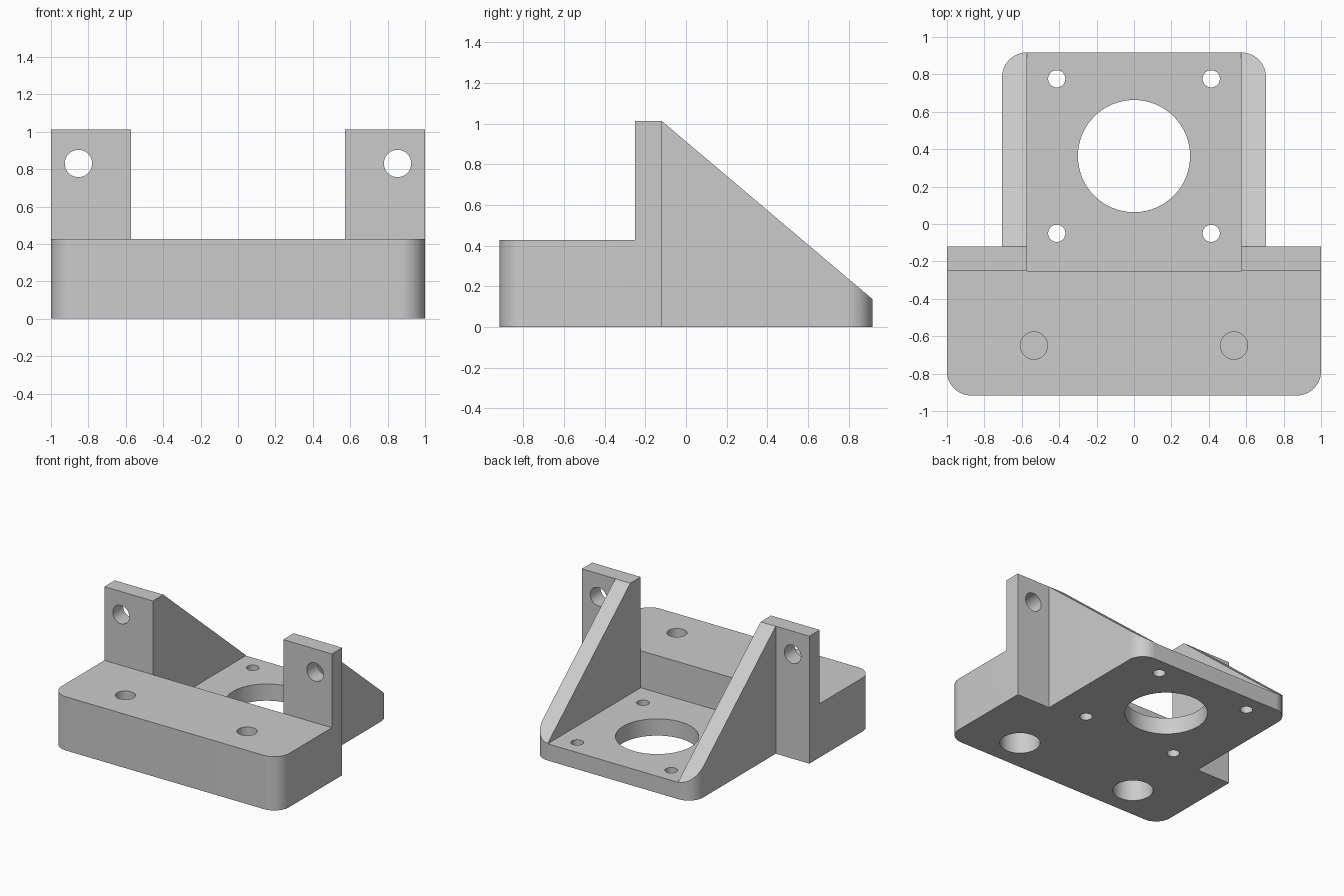
import bpy
import bmesh
import math
from mathutils import Matrix, Vector

cube = bpy.data.objects.get("Cube")
if cube:
    bpy.data.objects.remove(cube, do_unlink=True)

# Main dimensions
HALF_W, HALF_D, HEIGHT = 1.0, 0.917, 1.013   # overall size
BLOCK_H, PLATE_H = 0.427, 0.133              # front block and floor plate heights
EAR_FRONT, EAR_BACK = -0.25, -0.12           # ear thickness in y
PLATE_X, INNER_X = 0.705, 0.573              # outer and inner gusset faces
CORNER = 0.13

grey = bpy.data.materials.new("plain_grey")
colour = (0.6, 0.6, 0.6, 1)
grey.diffuse_color = colour
grey.use_nodes = True
grey.node_tree.nodes["Principled BSDF"].inputs["Base Color"].default_value = colour


def finish(name, bm):
    bmesh.ops.recalc_face_normals(bm, faces=bm.faces)
    mesh = bpy.data.meshes.new(name)
    bm.to_mesh(mesh)
    bm.free()
    mesh.materials.append(grey)
    obj = bpy.data.objects.new(name, mesh)
    bpy.context.collection.objects.link(obj)
    return obj


def prism(bm, points, move):
    """Extrude a closed polygon along a vector."""
    face = bm.faces.new([bm.verts.new(p) for p in points])
    new = bmesh.ops.extrude_face_region(bm, geom=[face])["geom"]
    bmesh.ops.translate(bm, vec=move, verts=[v for v in new if isinstance(v, bmesh.types.BMVert)])


def box(name, x, y0, y1, z0, z1):
    bm = bmesh.new()
    prism(bm, [(-x, y0, z0), (x, y0, z0), (x, y1, z0), (-x, y1, z0)], Vector((0, 0, z1 - z0)))
    return finish(name, bm)


def cylinder(name, centre, radius, depth, along_y=False):
    bm = bmesh.new()
    turn = Matrix.Rotation(math.pi / 2 if along_y else 0, 4, "X")
    bmesh.ops.create_cone(bm, cap_ends=True, segments=64, radius1=radius, radius2=radius,
                          depth=depth, matrix=Matrix.Translation(centre) @ turn)
    return finish(name, bm)


# Bracket body: T-shaped plan with rounded outer corners
half = [(HALF_W, -HALF_D), (HALF_W, EAR_BACK), (PLATE_X, EAR_BACK), (PLATE_X, HALF_D)]
plan = half + [(-x, y) for x, y in reversed(half)]
bm = bmesh.new()
prism(bm, [(x, y, 0) for x, y in plan], Vector((0, 0, HEIGHT)))
corners = [e for e in bm.edges
           if abs(e.verts[0].co.z - e.verts[1].co.z) > 0.5 and abs(e.verts[0].co.y) > 0.9]
bmesh.ops.bevel(bm, geom=corners, offset=CORNER, segments=12, profile=0.5, affect="EDGES")
body = finish("motor_bracket", bm)

# Space above the front block, and the channel between ears and gussets
cutters = [
    box("space_over_block", 1.2, -1.2, EAR_FRONT, BLOCK_H, 1.3),
    box("channel_over_plate", INNER_X, EAR_FRONT, 1.2, PLATE_H, 1.3),
]

# Sloping top of the gussets
start, end = Vector((EAR_BACK + 0.001, HEIGHT)), Vector((HALF_D, PLATE_H + 0.004))
step = (end - start) * 0.2
a, b = start - step, end + step
bm = bmesh.new()
prism(bm, [(-0.9, a.x, a.y), (-0.9, b.x, b.y), (-0.9, b.x, a.y + 0.1), (-0.9, a.x, a.y + 0.1)],
      Vector((1.8, 0, 0)))
cutters.append(finish("gusset_slope", bm))

# Shaft opening and mirrored screw holes
hole_y = 0.363
cutters.append(cylinder("shaft_opening", (0, hole_y, 0), 0.3, 0.5))
for side in (-1, 1):
    for end_y in (-0.413, 0.413):
        cutters.append(cylinder("plate_hole", (side * 0.413, hole_y + end_y, 0), 0.046, 0.5))
    cutters.append(cylinder("ear_hole", (side * 0.853, -0.185, 0.83), 0.073, 0.5, True))
    # Block holes: wide bore below, narrow hole above, thin web between
    cutters.append(cylinder("block_bore", (side * 0.535, -0.65, 0.09), 0.146, 0.4))
    cutters.append(cylinder("block_hole", (side * 0.535, -0.65, 0.4), 0.073, 0.2))

bpy.context.view_layer.objects.active = body
for cutter in cutters:
    mod = body.modifiers.new(cutter.name, "BOOLEAN")
    mod.operation = "DIFFERENCE"
    mod.solver = "EXACT"
    mod.object = cutter
    bpy.ops.object.modifier_apply(modifier=mod.name)
    bpy.data.objects.remove(cutter, do_unlink=True)

# Smooth rounds, crisp edges
bpy.ops.object.select_all(action="DESELECT")
body.select_set(True)
bpy.ops.object.shade_smooth_by_angle(angle=math.radians(30))
